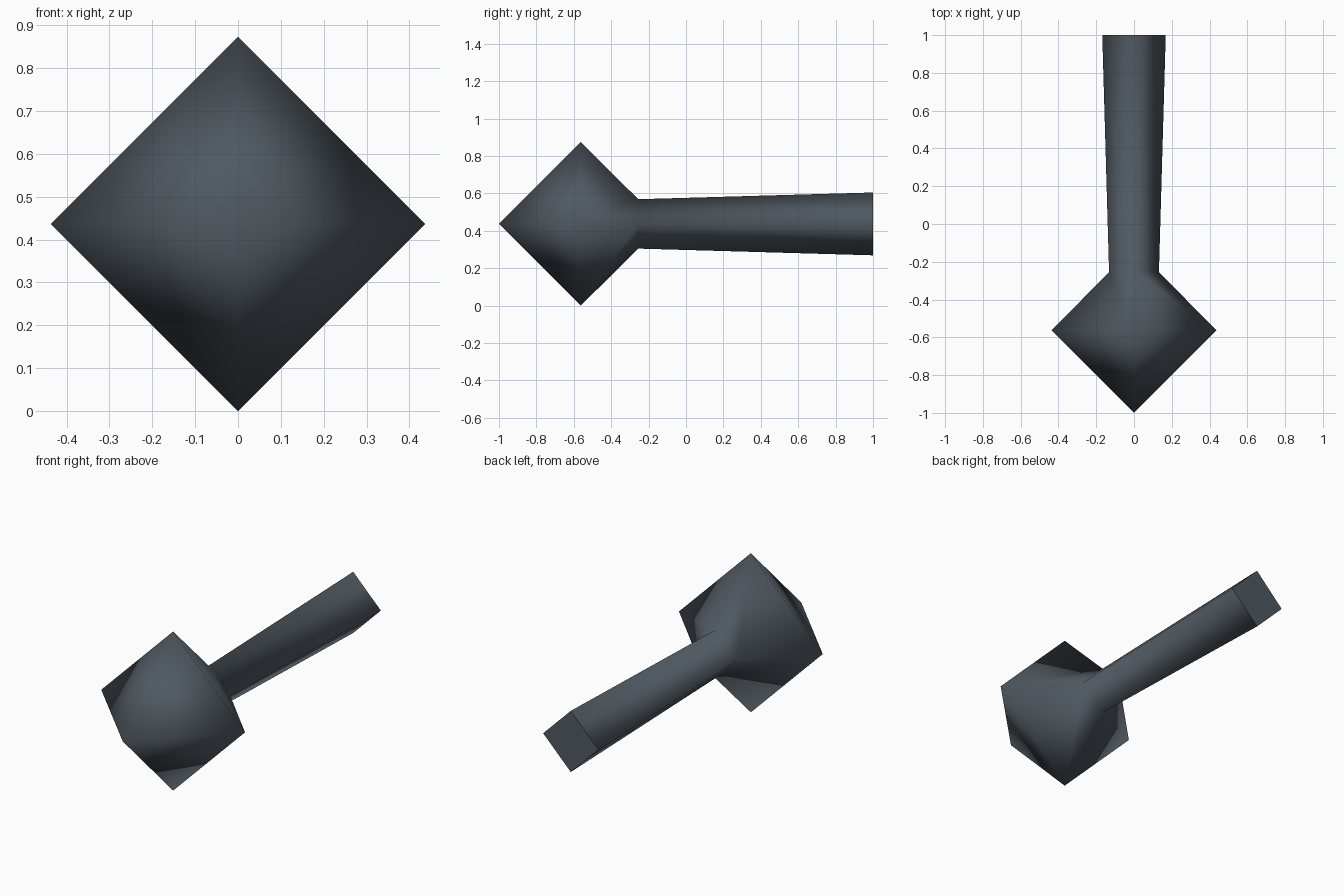
import bpy
import bmesh
import math

cube = bpy.data.objects.get("Cube")
if cube:
    bpy.data.objects.remove(cube, do_unlink=True)

# Slate colour for the whole body
slate = bpy.data.materials.new("slate_grey")
slate.use_nodes = True
colour = (0.08, 0.10, 0.12, 1.0)
slate.diffuse_color = colour
slate.node_tree.nodes["Principled BSDF"].inputs["Base Color"].default_value = colour

SIDES = 4
MID_Z = 0.437


def ring(bm, y, radius):
    """Square ring around the y axis, standing on its corner."""
    verts = []
    for i in range(SIDES):
        a = 2 * math.pi * i / SIDES
        verts.append(bm.verts.new((radius * math.cos(a), y, MID_Z + radius * math.sin(a))))
    return verts


bm = bmesh.new()

# Head: pointed front, widest ring, then the neck and the flared handle end
tip = bm.verts.new((0, -1, MID_Z))
rings = [ring(bm, y, r) for y, r in ((-0.563, 0.437), (-0.255, 0.132), (1.0, 0.168))]

for i in range(SIDES):
    j = (i + 1) % SIDES
    bm.faces.new((tip, rings[0][i], rings[0][j]))
    for a, b in zip(rings, rings[1:]):
        bm.faces.new((a[i], b[i], b[j], a[j]))
cap = bm.faces.new(rings[-1])
bmesh.ops.recalc_face_normals(bm, faces=bm.faces)

# Soft shading everywhere except the flat end cap
for face in bm.faces:
    face.smooth = face is not cap
for edge in cap.edges:
    edge.smooth = False

mesh = bpy.data.meshes.new("hammer_body")
bm.to_mesh(mesh)
bm.free()
mesh.materials.append(slate)
body = bpy.data.objects.new("diamond_head_and_handle", mesh)
bpy.context.collection.objects.link(body)
